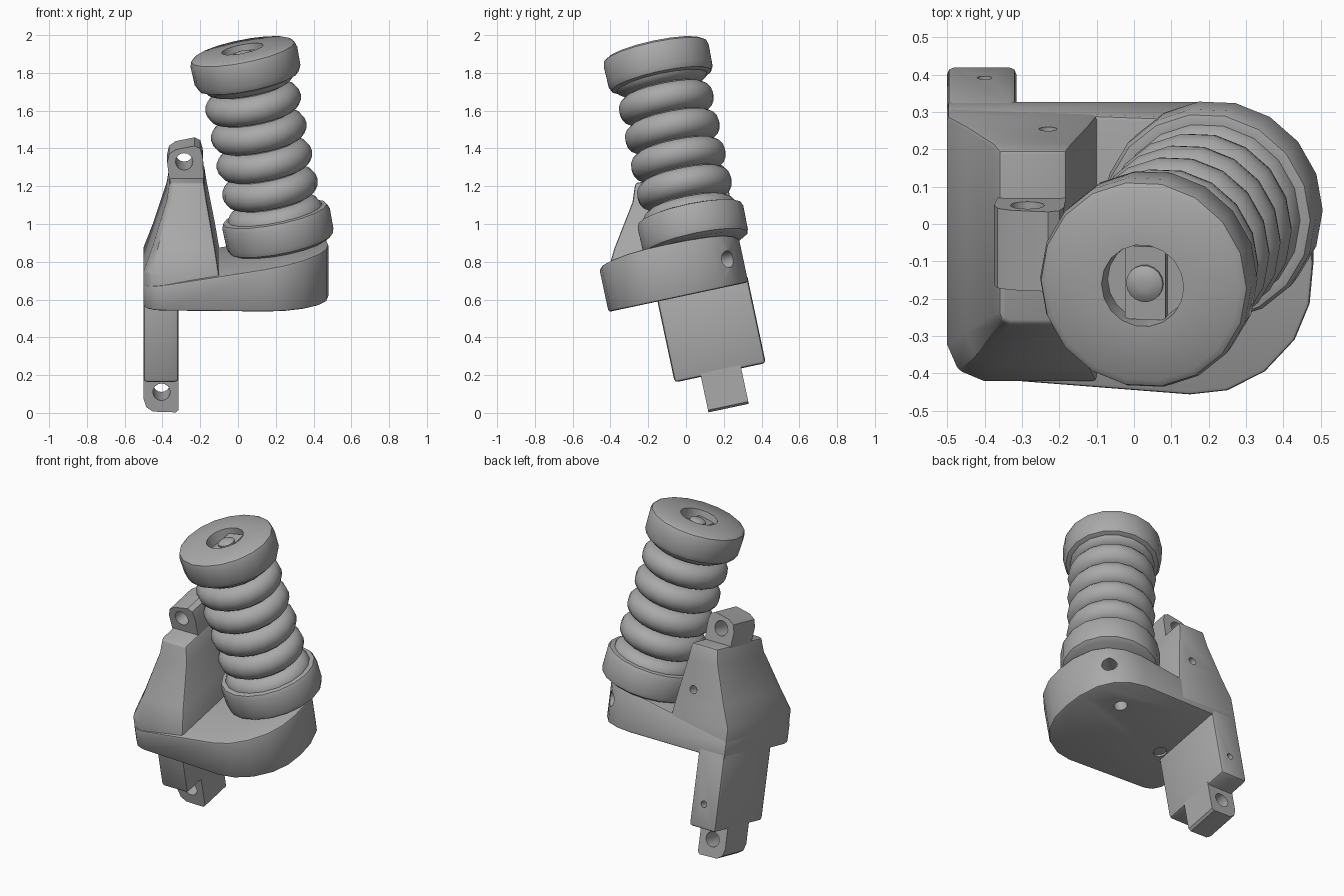
import bpy, bmesh, math
from mathutils import Matrix, Vector

cube = bpy.data.objects.get("Cube")
if cube:
    bpy.data.objects.remove(cube, do_unlink=True)

grey = bpy.data.materials.new("plain grey")
grey.use_nodes = True
grey.diffuse_color = (0.4, 0.4, 0.4, 1)
grey.node_tree.nodes["Principled BSDF"].inputs["Base Color"].default_value = grey.diffuse_color

# The whole assembly leans back; the bellows also leans sideways.
LEAN = Matrix.Rotation(math.radians(12), 4, 'X')
SPRING = LEAN @ Matrix.Translation((0.23, 0.239, 0.854)) @ Matrix.Rotation(math.radians(-11), 4, 'Y')
SIDES = 18


def activate(obj):
    bpy.ops.object.select_all(action='DESELECT')
    obj.select_set(True)
    bpy.context.view_layer.objects.active = obj


def finish(name, bm, matrix=LEAN, bevel=0.0):
    """Turn a bmesh into a placed, optionally bevelled object."""
    bmesh.ops.remove_doubles(bm, verts=bm.verts, dist=1e-5)
    bmesh.ops.recalc_face_normals(bm, faces=bm.faces)
    mesh = bpy.data.meshes.new(name)
    bm.to_mesh(mesh)
    bm.free()
    mesh.transform(matrix)
    mesh.materials.append(grey)
    obj = bpy.data.objects.new(name, mesh)
    bpy.context.collection.objects.link(obj)
    if bevel:
        mod = obj.modifiers.new("edge", 'BEVEL')
        mod.width, mod.segments = bevel, 2
        mod.limit_method, mod.angle_limit = 'ANGLE', math.radians(40)
        activate(obj)
        bpy.ops.object.modifier_apply(modifier=mod.name)
    return obj


def loft(name, loops, matrix=LEAN, bevel=0.0, capped=True):
    """Skin a list of equal-length closed loops."""
    bm = bmesh.new()
    rings = [[bm.verts.new(p) for p in loop] for loop in loops]
    for a, b in zip(rings, rings[1:]):
        for i in range(len(a)):
            j = (i + 1) % len(a)
            bm.faces.new((a[i], a[j], b[j], b[i]))
    if capped:
        bm.faces.new(rings[0])
        bm.faces.new(rings[-1])
    return finish(name, bm, matrix, bevel)


def revolve(name, profile):
    """Lathe (radius, height) points around the bellows axis."""
    turn = [2 * math.pi * i / SIDES for i in range(SIDES)]
    return loft(name, [[(r * math.cos(t), r * math.sin(t), h) for t in turn]
                       for r, h in profile], SPRING)


def box(x0, x1, y0, y1, z0, z1):
    return [[(x0, y0, z), (x1, y0, z), (x1, y1, z), (x0, y1, z)] for z in (z0, z1)]


def drill(obj, radius, start, end):
    """Cut a round hole between two points."""
    a, b = Vector(start), Vector(end)
    bm = bmesh.new()
    turn = (b - a).to_track_quat('Z', 'Y').to_matrix().to_4x4()
    bmesh.ops.create_cone(bm, cap_ends=True, segments=16, radius1=radius, radius2=radius,
                          depth=(b - a).length, matrix=Matrix.Translation((a + b) / 2) @ turn)
    cutter = finish("hole_cutter", bm)
    cutter.hide_render = True
    mod = obj.modifiers.new("hole", 'BOOLEAN')
    mod.operation, mod.solver, mod.object = 'DIFFERENCE', 'EXACT', cutter
    activate(obj)
    bpy.ops.object.modifier_apply(modifier=mod.name)
    bpy.data.objects.remove(cutter, do_unlink=True)


parts = []

# Base: rounded outline with a top that slopes to meet the bellows
outline = [(-.5, .466), (-.5, -.16), (-.485, -.21), (-.45, -.25), (-.4, -.266), (.15, -.29),
           (.25, -.275), (.35, -.22), (.43, -.13), (.47, -.03), (.48, .08), (.47, .2),
           (.43, .32), (.37, .395), (.28, .445), (.18, .466)]
base = loft("base", [[(x, y, .608) for x, y in outline],
                     [(x, y, .815 + .17 * x) for x, y in outline]], bevel=.012)
drill(base, .045, (.27, .28, .75), (.6, .62, .75))
for x, y in ((.2, .25), (-.27, .04)):
    drill(base, .04, (x, y, .5), (x, y, .68))
parts.append(base)

# Upright: tapering wall with a chamfered front corner
levels = [(.62, -.5, -.09, -.262, .1), (.8, -.5, -.1, -.26, .1), (.93, -.45, -.122, -.19, .09),
          (1.15, -.378, -.165, -.045, .04), (1.245, -.362, -.18, -.01, .03)]
upright = loft("upright", [[(x0, .466, z), (x0, y0 + c, z), (x0 + .3 * c, y0 + .3 * c, z),
                            (x0 + c, y0, z), (x1, y0, z), (x1, .466, z)]
                           for z, x0, x1, y0, c in levels], bevel=.012)
drill(upright, .025, (-.23, .4, .97), (-.23, .6, .97))
parts.append(upright)

# Arm below the base
arm = loft("arm", box(-.5, -.315, -.025, .468, .17, .65), bevel=.018)
drill(arm, .02, (-.4, .4, .32), (-.4, .6, .32))
parts.append(arm)

# Pierced lugs at both ends
upper = [(-.36, 1.2), (-.375, 1.33), (-.365, 1.375), (-.33, 1.4), (-.23, 1.42), (-.2, 1.405),
         (-.187, 1.36), (-.18, 1.2)]
lower = [(-.5, .2), (-.5, .05), (-.485, .005), (-.45, -.018), (-.33, -.022), (-.315, -.01),
         (-.315, .2)]
for name, shape, hx, hz in (("upper_lug", upper, -.285, 1.335), ("lower_lug", lower, -.405, .088)):
    lug = loft(name, [[(x, y, z) for x, z in shape] for y in (.117, .335)])
    drill(lug, .046, (hx, 0, hz), (hx, .5, hz))
    parts.append(lug)

# Bellows: stacked round folds
pitch, folds = .156, 6
profile = [(.185, .03)]
for k in range(folds):
    centre = .161 + k * pitch
    for i in range(9):
        a = math.pi * i / 8
        profile.append((.185 + .072 * math.sin(a), centre - .076 * math.cos(a)))
parts.append(revolve("bellows", profile))

# Collar and cap
parts.append(revolve("collar", [(.255, 0), (.28, .015), (.288, .04), (.29, .15),
                                (.28, .175), (.26, .18), (.18, .17)]))
parts.append(revolve("cap", [(.18, .91), (.24, .9), (.27, .91), (.285, .94), (.288, 1.04),
                             (.28, 1.068), (.262, 1.08), (.112, 1.085), (.108, 1.02)]))

# Fastener inside the cap recess
parts.append(loft("recess_bar", box(-.055, .055, -.1, .1, 1.0, 1.05), SPRING))
parts.append(revolve("fastener", [(.05, 1.03), (.05, 1.06), (.035, 1.07), (.015, 1.074)]))

for part in parts:
    activate(part)
    bpy.ops.object.shade_smooth_by_angle(angle=math.radians(35))
